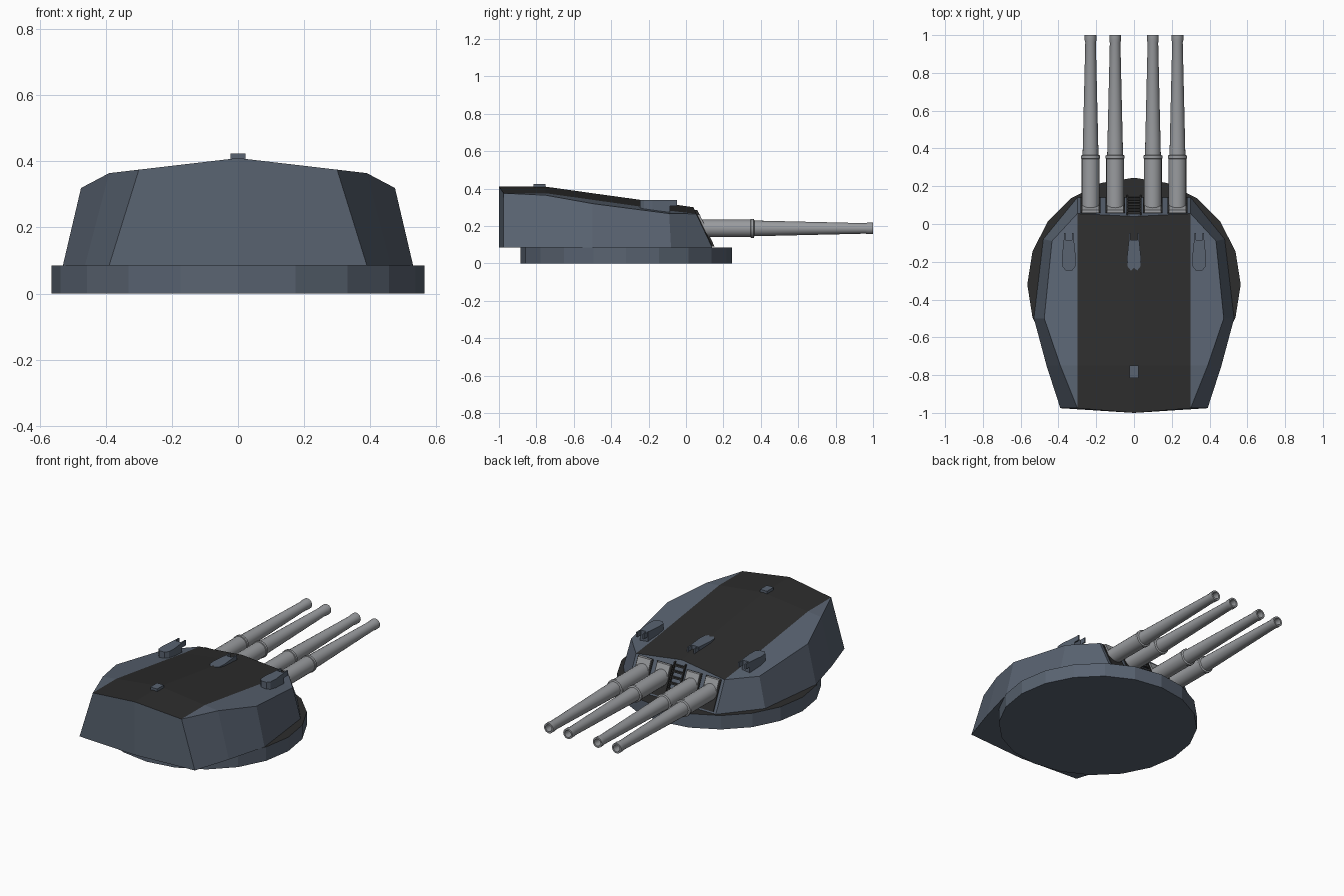
import bpy, bmesh, math
from mathutils import Matrix, Vector

cube = bpy.data.objects.get("Cube")
if cube:
    bpy.data.objects.remove(cube)


def material(name, rgb):
    m = bpy.data.materials.new(name)
    m.use_nodes = True
    m.diffuse_color = (*rgb, 1)
    bsdf = m.node_tree.nodes["Principled BSDF"]
    bsdf.inputs["Base Color"].default_value = (*rgb, 1)
    bsdf.inputs["Roughness"].default_value = 0.7
    return m


SLATE = material("slate_paint", (0.10, 0.125, 0.165))
DECK = material("dark_deck", (0.026, 0.026, 0.026))
GUN = material("gun_grey", (0.32, 0.33, 0.345))


def finish(name, bm, *mats):
    bmesh.ops.recalc_face_normals(bm, faces=bm.faces)
    me = bpy.data.meshes.new(name)
    bm.to_mesh(me)
    bm.free()
    for m in mats:
        me.materials.append(m)
    ob = bpy.data.objects.new(name, me)
    bpy.context.collection.objects.link(ob)
    return ob


def prism(name, outline, axis, mat):
    """Extrude a closed outline of 3D points along the axis vector."""
    bm = bmesh.new()
    face = bm.faces.new([bm.verts.new(p) for p in outline])
    ext = bmesh.ops.extrude_face_region(bm, geom=[face])
    verts = [v for v in ext["geom"] if isinstance(v, bmesh.types.BMVert)]
    bmesh.ops.translate(bm, verts=verts, vec=Vector(axis))
    return finish(name, bm, mat)


def box(name, lo, hi, mat):
    corners = [(lo[0], lo[1], lo[2]), (hi[0], lo[1], lo[2]),
               (hi[0], hi[1], lo[2]), (lo[0], hi[1], lo[2])]
    return prism(name, corners, (0, 0, hi[2] - lo[2]), mat)


FLOOR = 0.085

# Turning ring: twenty-sided drum with a dark top
bm = bmesh.new()
bmesh.ops.create_cone(bm, cap_ends=True, segments=20, radius1=0.565, radius2=0.565, depth=FLOOR,
                      matrix=Matrix.Translation((0, -0.32, FLOOR / 2)))
for f in bm.faces:
    f.material_index = int(f.normal.z > 0.5)
finish("turning_ring", bm, SLATE, DECK)


# Armoured house: cross-sections from rear to front, roof falling from a ridge
def roof(x, ridge):
    return ridge - 0.117 * abs(x)


# centre bottom y, bottom side (x, y), top side (x, y), ridge (y, z)
stations = [
    (-1.0, (0.39, -0.975), (0.30, -0.975), (-1.0, 0.41)),
    (-0.75, (0.463, -0.75), (0.39, -0.75), (-0.75, 0.41)),
    (-0.5, (0.53, -0.5), (0.475, -0.5), (-0.5, 0.375)),
    (-0.08, (0.48, -0.08), (0.434, -0.09), (-0.08, 0.317)),
    (0.14, (0.30, 0.14), (0.30, 0.055), (0.04, 0.30)),
]
bm = bmesh.new()
rows = []
for mid, low, top, ridge in stations:
    half = [(low[0], low[1], FLOOR),
            (top[0], top[1], roof(top[0], ridge[1])),
            (0.30, top[1], roof(0.30, ridge[1]))]
    loop = [(0, mid, FLOOR)] + half + [(0, ridge[0], ridge[1])]
    loop += [(-x, y, z) for x, y, z in reversed(half)]
    rows.append([bm.verts.new(p) for p in loop])
for a, b in zip(rows, rows[1:]):
    for i in range(8):
        j = (i + 1) % 8
        f = bm.faces.new((a[i], a[j], b[j], b[i]))
        f.material_index = int(i in (3, 4))
for r in (rows[0], rows[-1]):
    bm.faces.new(r[:5])
    bm.faces.new(r[4:] + r[:1])
bmesh.ops.remove_doubles(bm, verts=bm.verts, dist=0.0005)
finish("armoured_house", bm, SLATE, DECK)


# Sloped front plate fittings
def front_y(z):
    return 0.14 - 0.47 * (z - FLOOR)


def front_slab(name, x, half, z0, z1, proud, mat):
    outline = [(x - half, front_y(z0) - 0.01, z0), (x - half, front_y(z0) + proud, z0),
               (x - half, front_y(z1) + proud, z1), (x - half, front_y(z1) - 0.01, z1)]
    return prism(name, outline, (2 * half, 0, 0), mat)


# Gun barrels: lathed profile of (radius, y) with a bored muzzle
barrel_profile = [(0.047, 0.03), (0.047, 0.345), (0.051, 0.347), (0.051, 0.362), (0.042, 0.366),
                  (0.040, 0.45), (0.028, 0.96), (0.031, 0.972), (0.031, 1.0), (0.021, 1.0),
                  (0.019, 0.9), (0.0, 0.9)]
AXIS_Z = 0.187


def barrel(name, x):
    bm = bmesh.new()
    pts = [bm.verts.new((x + r, y, AXIS_Z)) for r, y in barrel_profile]
    edges = [bm.edges.new(p) for p in zip(pts, pts[1:])]
    bmesh.ops.spin(bm, geom=pts + edges, cent=(x, 0, AXIS_Z), axis=(0, 1, 0),
                   angle=math.tau, steps=20)
    bmesh.ops.remove_doubles(bm, verts=bm.verts, dist=0.0001)
    for f in bm.faces:
        c = f.calc_center_median()
        deep = math.hypot(c.x - x, c.z - AXIS_Z) < 0.018 and c.y < 0.92
        f.material_index = int(deep)
    ob = finish(name, bm, GUN, DECK)
    bpy.context.view_layer.objects.active = ob
    ob.select_set(True)
    bpy.ops.object.shade_smooth_by_angle(angle=math.radians(35))
    ob.select_set(False)


for n, x in enumerate((-0.23, -0.10, 0.10, 0.23), 1):
    barrel(f"gun_barrel_{n}", x)
    front_slab(f"gun_port_{n}", x, 0.052, 0.095, 0.262, 0.005, DECK)
    front_slab(f"mantlet_{n}", x, 0.044, 0.20, 0.262, 0.016, GUN)

# Ladder between the inner guns
for side in (-1, 1):
    front_slab(f"ladder_rail_{side}", side * 0.036, 0.004, 0.09, 0.285, 0.015, DECK)
for n in range(6):
    z = 0.11 + n * 0.031
    front_slab(f"ladder_rung_{n}", 0, 0.036, z, z + 0.008, 0.014, DECK)

# Sighting hoods with twin prongs
hood_half = [(0.018, -0.245), (0.034, -0.225), (0.037, -0.18), (0.027, -0.085)]
for label, x, base in (("right", -0.345, 0.25), ("centre", 0, 0.29), ("left", 0.345, 0.25)):
    plan = hood_half + [(-a, b) for a, b in reversed(hood_half)]
    prism(f"sight_hood_{label}", [(x + a, b, base) for a, b in plan], (0, 0, 0.338 - base), SLATE)
    for s in (-1, 1):
        px = x + s * 0.022
        box(f"sight_prong_{label}_{s}", (px - 0.004, -0.09, 0.307), (px + 0.004, -0.048, 0.338), SLATE)

# Small roof hatch
box("roof_hatch", (-0.023, -0.815, 0.39), (0.023, -0.75, 0.424), SLATE)
